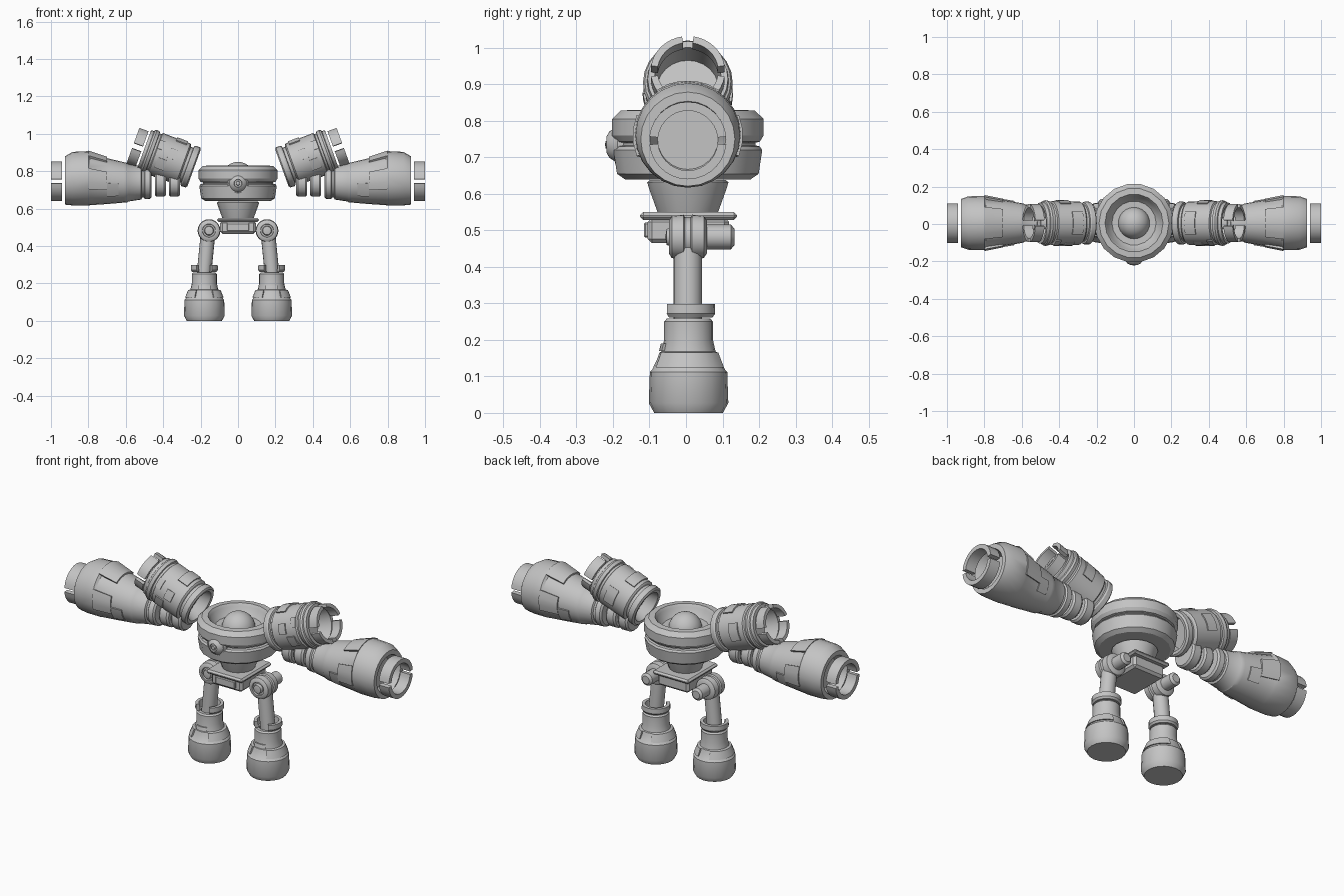
import bpy, bmesh, math
from mathutils import Matrix, Vector

if "Cube" in bpy.data.objects:
    bpy.data.objects.remove(bpy.data.objects["Cube"])

grey = bpy.data.materials.new("plain grey")
grey.diffuse_color = (0.55, 0.55, 0.55, 1)
grey.use_nodes = True
grey.node_tree.nodes["Principled BSDF"].inputs["Base Color"].default_value = grey.diffuse_color
YC = 0.005  # common centre line in y


def finish(name, bm, angle=32):
    bmesh.ops.remove_doubles(bm, verts=bm.verts, dist=1e-5)
    bmesh.ops.recalc_face_normals(bm, faces=bm.faces)
    me = bpy.data.meshes.new(name)
    bm.to_mesh(me)
    bm.free()
    me.materials.append(grey)
    ob = bpy.data.objects.new(name, me)
    bpy.context.collection.objects.link(ob)
    bpy.ops.object.select_all(action='DESELECT')
    ob.select_set(True)
    bpy.context.view_layer.objects.active = ob
    bpy.ops.object.shade_smooth_by_angle(angle=math.radians(angle))
    return ob


def sweep(name, prof, mat, n=24, arc=None, angle=32):
    """Turn a profile of (height, radius[, shift]) about local z; arc gives a closed part ring."""
    bm = bmesh.new()
    a0, a1 = arc or (0, 360)
    steps = n if arc is None else n + 1
    rows = []
    for i in range(steps):
        a = math.radians(a0 + (a1 - a0) * i / n)
        rows.append([bm.verts.new(mat @ Vector((p[1] * math.cos(a) + (p[2] if len(p) > 2 else 0),
                                                p[1] * math.sin(a), p[0]))) for p in prof])
    m = len(prof)
    for i in range(n):
        r, s = rows[i], rows[(i + 1) % steps]
        for j in range(m if arc else m - 1):
            k = (j + 1) % m
            bm.faces.new((r[j], s[j], s[k], r[k]))
    if arc:
        bm.faces.new(rows[0])
        bm.faces.new(rows[-1])
    return finish(name, bm, angle)


def plate(name, mat, t0, t1, r0, r1, a0, a1, lift=0.008, s0=0, s1=0):
    """Curved raised plate lying on a turned surface."""
    prof = [(t0, r0 - .02, s0), (t0, r0 + lift, s0), (t1, r1 + lift, s1), (t1, r1 - .02, s1)]
    return sweep(name, prof, mat, max(2, int(abs(a1 - a0) / 12)), (a0, a1))


def box(name, lo, hi, bevel):
    bm = bmesh.new()
    bmesh.ops.create_cube(bm, size=1)
    for v in bm.verts:
        v.co = Vector([(l + h) / 2 + c * (h - l) for l, h, c in zip(lo, hi, v.co)])
    bmesh.ops.bevel(bm, geom=bm.edges[:], offset=bevel, segments=1, affect='EDGES')
    return finish(name, bm)


def frame(origin, up, axis):
    """Local x = up, local z = axis."""
    x, z = Vector(up).normalized(), Vector(axis).normalized()
    m = Matrix((x, z.cross(x), z)).transposed().to_4x4()
    return Matrix.Translation(origin) @ m


# Torso with hollow top
mid = Matrix.Translation((0, YC, 0))
sweep("torso", [(.64, 0), (.64, .175), (.655, .197), (.72, .207), (.73, .2), (.733, .188), (.74, .188),
                (.743, .2), (.76, .211), (.805, .211), (.828, .187), (.83, .155), (.815, .145),
                (.80, .14), (.775, .118), (.77, 0)], mid, 18, angle=25)
sweep("head_dome", [(.765 + .085 * math.sin(a), .085 * math.cos(a))
                    for a in [i * math.pi / 16 for i in range(9)]], mid, 24)
sweep("waist", [(.54, 0), (.54, .08), (.552, .085), (.615, .108), (.632, .113), (.638, .105), (.638, 0)], mid, 18)

# Front eye
eye = frame((0, -.165, .735), (0, 0, 1), (0, -1, 0))
sweep("eye", [(-.02, .058), (.022, .058), (.03, .05), (.03, .046), (.045, .036), (.053, .022),
              (.046, .02), (.046, .012), (.055, .01), (.057, 0)], eye, 20)

# Pelvis
box("pelvis", (-.095, -.105, .465), (.095, .118, .535), .012)
box("pelvis_flange", (-.112, -.126, .528), (.112, .14, .55), .009)
box("pelvis_front_plate", (-.06, -.115, .48), (.06, -.10, .522), .004)

for side, word in ((1, "right"), (-1, "left")):
    flip = Matrix.Scale(side, 4, (1, 0, 0))

    # Hip joint: wide disc on a pin
    hip = flip @ frame((.155, YC, .482), (0, 0, 1), (0, -1, 0))
    sweep(word + "_hip_disc", [(-.052, 0), (-.052, .045), (-.044, .058), (-.012, .061), (-.008, .054),
                               (.008, .054), (.012, .061), (.044, .058), (.052, .045), (.052, .036),
                               (.044, .034), (.044, .026), (.058, .022), (.062, 0)], hip, 24)
    sweep(word + "_hip_pin", [(-.128, 0), (-.128, .022), (-.118, .034), (.02, .034), (.02, 0)], hip, 16)

    # Leg strut
    leg = flip @ frame((.185, YC, .22), (1, 0, .1), (-.1, 0, 1))
    sweep(word + "_leg_strut", [(0, 0), (0, .039), (.26, .039), (.26, 0)], leg, 16)

    # Boot with ankle collar open at the front
    boot = flip @ Matrix.Translation((.18, YC + .002, 0))
    sweep(word + "_boot", [(0, 0), (0, .094), (.027, .109), (.112, .106), (.118, .1), (.15, .085),
                           (.165, .08), (.168, .074), (.2, .067), (.25, .067), (.258, .06),
                           (.258, .045), (.235, .04), (.235, 0)], boot, 20)
    sweep(word + "_ankle_collar", [(.262, .05), (.262, .066), (.272, .073), (.298, .072), (.298, .055)],
          boot, 18, (-55, 235))
    plate(word + "_boot_front_plate", boot, .17, .19, .075, .07, -115, -65, .006)
    plate(word + "_boot_band", boot, .125, .165, .097, .081, -60, 70, .006)
    plate(word + "_boot_rear_band", boot, .125, .165, .097, .081, 110, 240, .006)

    # Upper shoulder barrel, tilted outwards, open at both ends
    c, s = math.cos(math.radians(20)), math.sin(math.radians(20))
    up = flip @ frame((-s * .688, YC, c * .688), (-s, 0, c), (c, 0, s))
    sweep(word + "_shoulder_barrel",
          [(.56, 0), (.56, .072), (.503, .088), (.50, .104), (.507, .114), (.53, .115), (.538, .11),
           (.54, .1), (.555, .1), (.557, .11), (.563, .116), (.72, .118), (.725, .11), (.736, .11),
           (.738, .119), (.755, .123), (.765, .118), (.768, .112), (.785, .11), (.785, .092),
           (.70, .085), (.70, 0)], up, 24)
    for k in range(4):
        sweep("%s_shoulder_muzzle_%d" % (word, k + 1), [(.796, .083), (.796, .102), (.848, .102), (.848, .083)],
              up, 8, (90 * k + 9, 90 * k + 81))
    for k, (t0, t1, a0, a1) in enumerate([(.61, .655, 62, 88), (.65, .70, 96, 125), (.69, .722, 50, 75),
                                          (.58, .64, -30, 30), (.63, .69, 255, 300)]):
        plate("%s_shoulder_plate_%d" % (word, k + 1), up, t0, t1, .117, .118, a0, a1, .006)

    # Elbow segments
    arm = flip @ frame((0, YC, .738), (0, 0, 1), (1, 0, 0))
    for k, t in enumerate((.31, .385)):
        sweep("%s_elbow_segment_%d" % (word, k + 1),
              [(t, 0), (t, .066), (t + .01, .074), (t + .05, .074), (t + .06, .066), (t + .06, 0)], arm, 20)

    # Big forearm
    sweep(word + "_forearm",
          [(.462, 0), (.462, .076), (.47, .086), (.497, .088), (.503, .08), (.513, .08), (.518, .09),
           (.585, .1), (.59, .104), (.61, .108, .002), (.69, .121, .008), (.79, .138, .018),
           (.8, .145, .024), (.885, .143, .022), (.925, .129, .012), (.925, .104, .012),
           (.915, .1, .012), (.87, .083, .012), (.87, 0, .012)], arm, 24)
    for k, a in enumerate((-84, 96)):
        sweep("%s_forearm_muzzle_%d" % (word, k + 1),
              [(.94, .082, .008), (.94, .106, .008), (1.0, .106, .008), (1.0, .082, .008)], arm, 14, (a, a + 168))
    for k, (a0, a1) in enumerate([(-35, 35), (68, 112), (248, 292)]):
        plate("%s_forearm_plate_%d" % (word, k + 1), arm, .70, .80, .123, .143, a0, a1, .008, .009, .022)
    plate(word + "_forearm_front_strip", arm, .64, .70, .113, .123, 95, 130, .006, .005, .009)
    plate(word + "_forearm_rear_strip", arm, .64, .70, .113, .123, 230, 265, .006, .005, .009)
